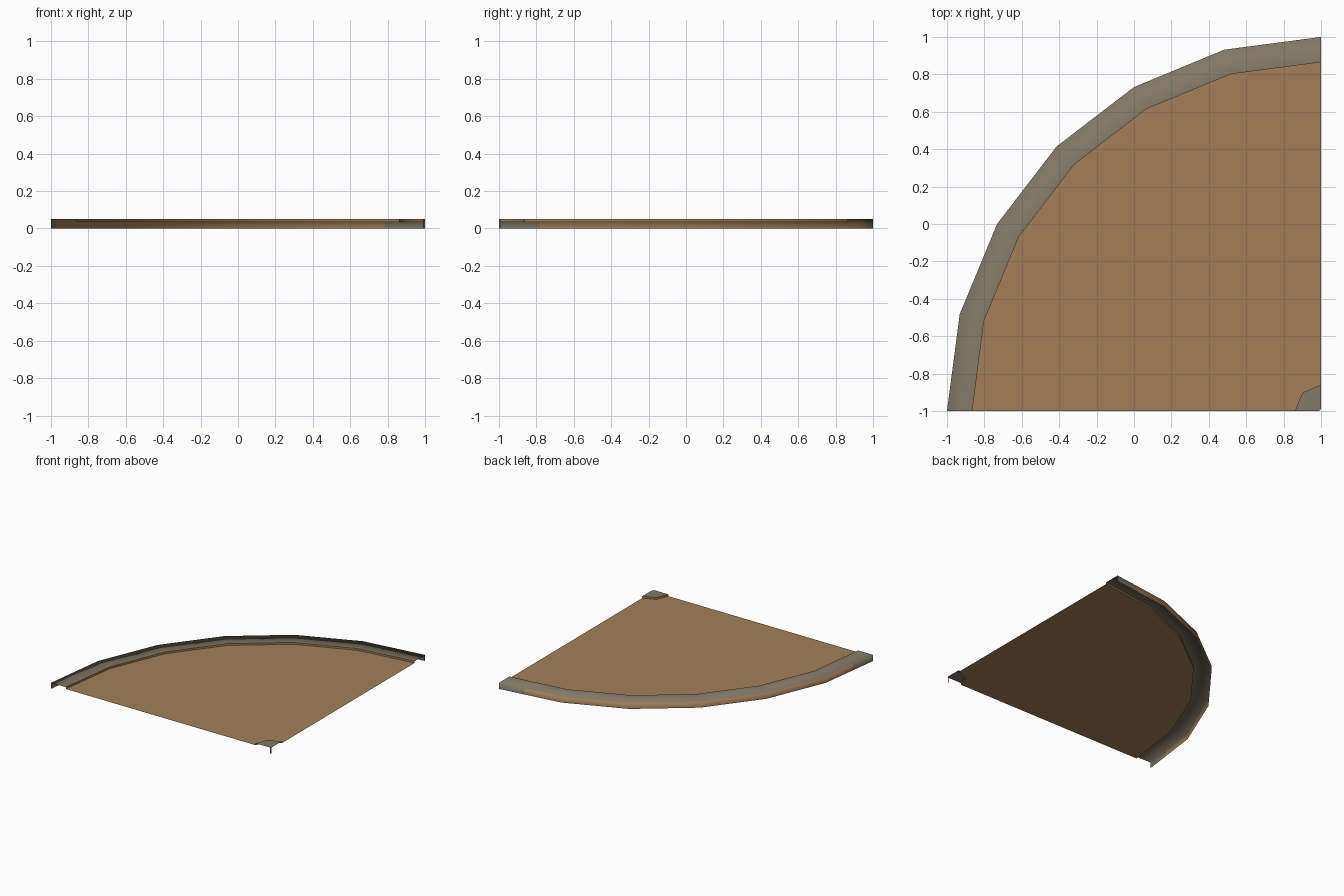
import bpy, math
from mathutils import Vector

if "Cube" in bpy.data.objects:
    bpy.data.objects.remove(bpy.data.objects["Cube"])

CENTRE = Vector((1, -1, 0))
TOP, FLOOR = 0.05, 0.035


def material(name, colour):
    m = bpy.data.materials.new(name)
    m.diffuse_color = (*colour, 1)
    m.use_nodes = True
    m.node_tree.nodes["Principled BSDF"].inputs["Base Color"].default_value = m.diffuse_color
    return m


GREY = material("stone grey", (0.223, 0.188, 0.135))
BROWN = material("earth brown", (0.37, 0.212, 0.098))


def arc(steps):
    """Unit directions of a quarter turn from -x to +y."""
    angles = [math.pi / 2 * i / steps for i in range(steps + 1)]
    return [Vector((-math.cos(a), math.sin(a), 0)) for a in angles]


def add_object(name, verts, faces, mats, smooth=False):
    mesh = bpy.data.meshes.new(name)
    mesh.from_pydata(verts, [], faces)
    for m in mats:
        mesh.materials.append(m)
    for p in mesh.polygons:
        p.use_smooth = smooth
    ob = bpy.data.objects.new(name, mesh)
    bpy.context.collection.objects.link(ob)
    return ob


def sweep(name, dirs, profile, mats):
    """Sweep a (radius, height) profile along the arc directions."""
    n = len(dirs)
    verts = [CENTRE + d * r + Vector((0, 0, z)) for r, z in profile for d in dirs]
    faces = [(k * n + i, k * n + i + 1, (k + 1) * n + i + 1, (k + 1) * n + i)
             for k in range(len(profile) - 1) for i in range(n - 1)]
    return add_object(name, verts, faces, mats, True)


outer = arc(6)
inner = arc(2)

# Flat quarter-circle floor with the corner cut away
rim = [CENTRE + d * 1.865 + Vector((0, 0, FLOOR)) for d in outer]
notch = [CENTRE + d * 0.14 + Vector((0, 0, FLOOR)) for d in inner]
loop = notch + rim[::-1]
add_object("floor", loop, [tuple(range(len(loop)))], [BROWN])

# Curved kerb: the first and last stretch of the wall stays grey
split = [outer[0].lerp(outer[1], 0.42), outer[-1].lerp(outer[-2], 0.42)]
kerb_dirs = [outer[0], split[0]] + outer[1:-1] + [split[1], outer[-1]]
kerb = sweep("kerb", kerb_dirs, [(1.865, TOP), (2, TOP), (2, 0)], [GREY, BROWN])
for p in kerb.data.polygons:
    x, y = p.center.x - 1, p.center.y + 1
    if abs(p.normal.z) < 0.5 and min(-x, y) > 0.21:
        p.material_index = 1
sweep("kerb_riser", outer, [(1.865, FLOOR), (1.865, TOP)], [BROWN])

# Small raised corner with its narrow post
sweep("corner_cap", inner, [(0.01, TOP), (0.14, TOP)], [GREY])
sweep("corner_riser", inner, [(0.14, TOP), (0.14, FLOOR)], [BROWN])
sweep("corner_post", inner, [(0.01, 0), (0.01, TOP)], [GREY])

# Floor must face up
floor = bpy.data.objects["floor"].data
if floor.polygons[0].normal.z < 0:
    floor.flip_normals()
